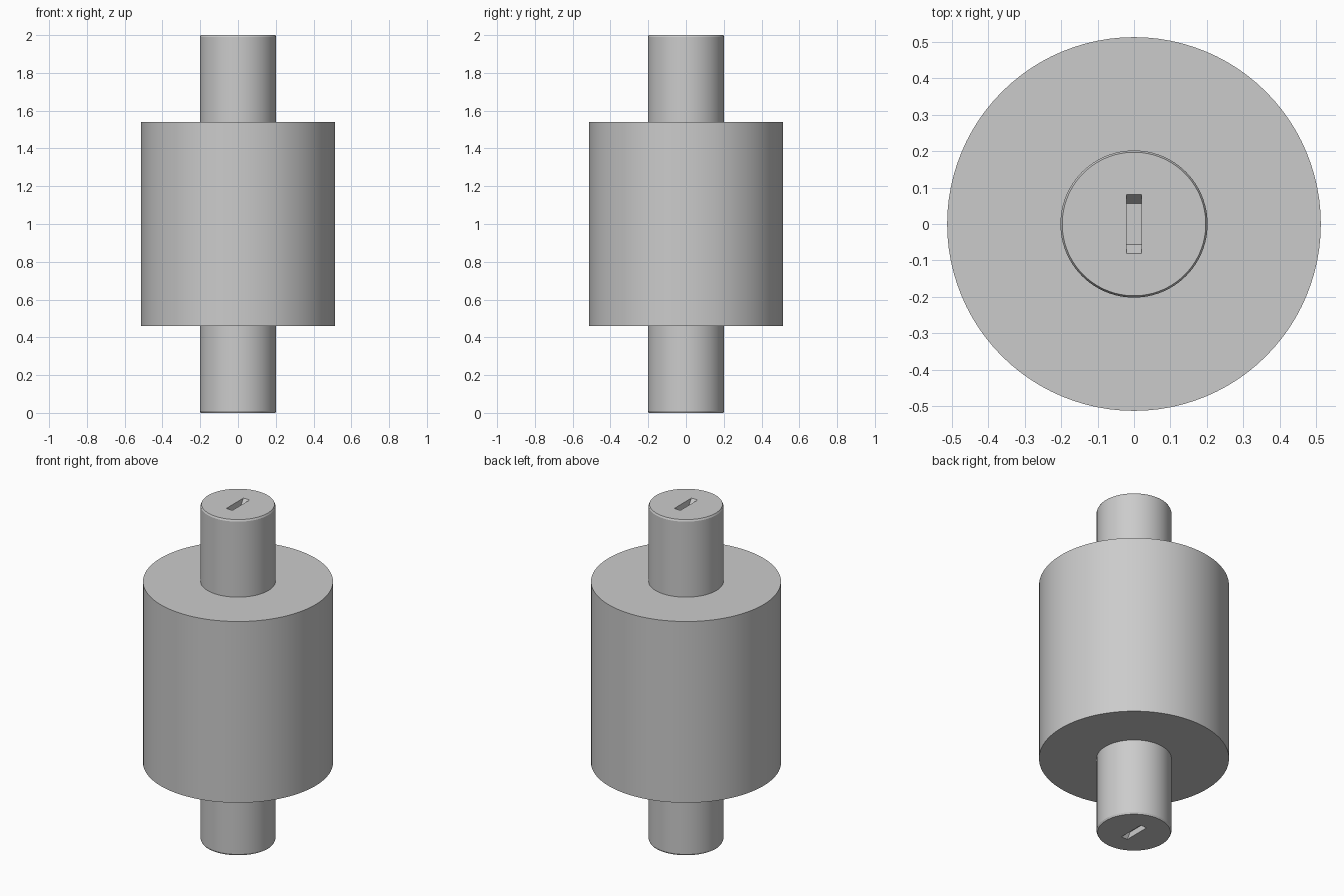
import bpy, bmesh, math

if "Cube" in bpy.data.objects:
    bpy.data.objects.remove(bpy.data.objects["Cube"], do_unlink=True)

HEIGHT = 2.0
SHAFT_R, DRUM_R = 0.202, 0.513
DRUM_LOW, DRUM_HIGH = 0.46, 1.54
CHAMFER_IN, CHAMFER_UP = 0.005, 0.01
SLOT_W, SLOT_TOP, SLOT_FLOOR, SLOT_DEPTH = 0.0205, 0.081, 0.056, 0.035
SEGMENTS = 96

grey = bpy.data.materials.new("plain grey")
grey.use_nodes = True
color = (0.6, 0.6, 0.6, 1)
grey.diffuse_color = color
grey.node_tree.nodes["Principled BSDF"].inputs["Base Color"].default_value = color


def make_object(name, bm):
    bmesh.ops.recalc_face_normals(bm, faces=bm.faces)
    mesh = bpy.data.meshes.new(name)
    bm.to_mesh(mesh)
    bm.free()
    mesh.materials.append(grey)
    obj = bpy.data.objects.new(name, mesh)
    bpy.context.collection.objects.link(obj)
    return obj


def lathe(name, profile):
    """Closed solid of revolution from (radius, height) points."""
    bm = bmesh.new()
    rings = [[bm.verts.new((r * math.cos(a), r * math.sin(a), z))
              for a in (math.tau * i / SEGMENTS for i in range(SEGMENTS))]
             for r, z in profile]
    for low, high in zip(rings, rings[1:]):
        for i in range(SEGMENTS):
            j = (i + 1) % SEGMENTS
            bm.faces.new((low[i], low[j], high[j], high[i]))
    bm.faces.new(rings[0])
    bm.faces.new(rings[-1])
    return make_object(name, bm)


def slot_cutter(name, end_z, inward):
    """Slot with sloped ends; the sides carry on a little past the shaft end."""
    slope = (SLOT_TOP - SLOT_FLOOR) / SLOT_DEPTH
    over = 0.02
    outer = SLOT_TOP + slope * over
    z_out, z_in = end_z - inward * over, end_z + inward * SLOT_DEPTH
    outline = [(-outer, z_out), (outer, z_out), (SLOT_FLOOR, z_in), (-SLOT_FLOOR, z_in)]
    bm = bmesh.new()
    face = bm.faces.new([bm.verts.new((-SLOT_W, y, z)) for y, z in outline])
    side = bmesh.ops.extrude_face_region(bm, geom=[face])
    moved = [v for v in side["geom"] if isinstance(v, bmesh.types.BMVert)]
    bmesh.ops.translate(bm, verts=moved, vec=(2 * SLOT_W, 0, 0))
    cutter = make_object(name, bm)
    cutter.hide_render = True
    return cutter


# Stepped drum and shaft in one turned piece
rim = SHAFT_R - CHAMFER_IN
roller = lathe("drum_and_shaft", [
    (rim, 0), (SHAFT_R, CHAMFER_UP), (SHAFT_R, DRUM_LOW), (DRUM_R, DRUM_LOW),
    (DRUM_R, DRUM_HIGH), (SHAFT_R, DRUM_HIGH), (SHAFT_R, HEIGHT - CHAMFER_UP), (rim, HEIGHT)])

# Slots in both shaft ends
cutters = [slot_cutter("bottom_slot_cutter", 0, 1), slot_cutter("top_slot_cutter", HEIGHT, -1)]
for cutter in cutters:
    cut = roller.modifiers.new(cutter.name, "BOOLEAN")
    cut.operation = "DIFFERENCE"
    cut.solver = "EXACT"
    cut.object = cutter

# Bake the cuts, then drop the cutters
bpy.context.view_layer.update()
graph = bpy.context.evaluated_depsgraph_get()
baked = bpy.data.meshes.new_from_object(roller.evaluated_get(graph))
roller.modifiers.clear()
roller.data = baked
for cutter in cutters:
    bpy.data.objects.remove(cutter, do_unlink=True)

# Smooth round walls with crisp edges
bpy.ops.object.select_all(action="DESELECT")
roller.select_set(True)
bpy.context.view_layer.objects.active = roller
bpy.ops.object.shade_smooth_by_angle(angle=math.radians(25))
